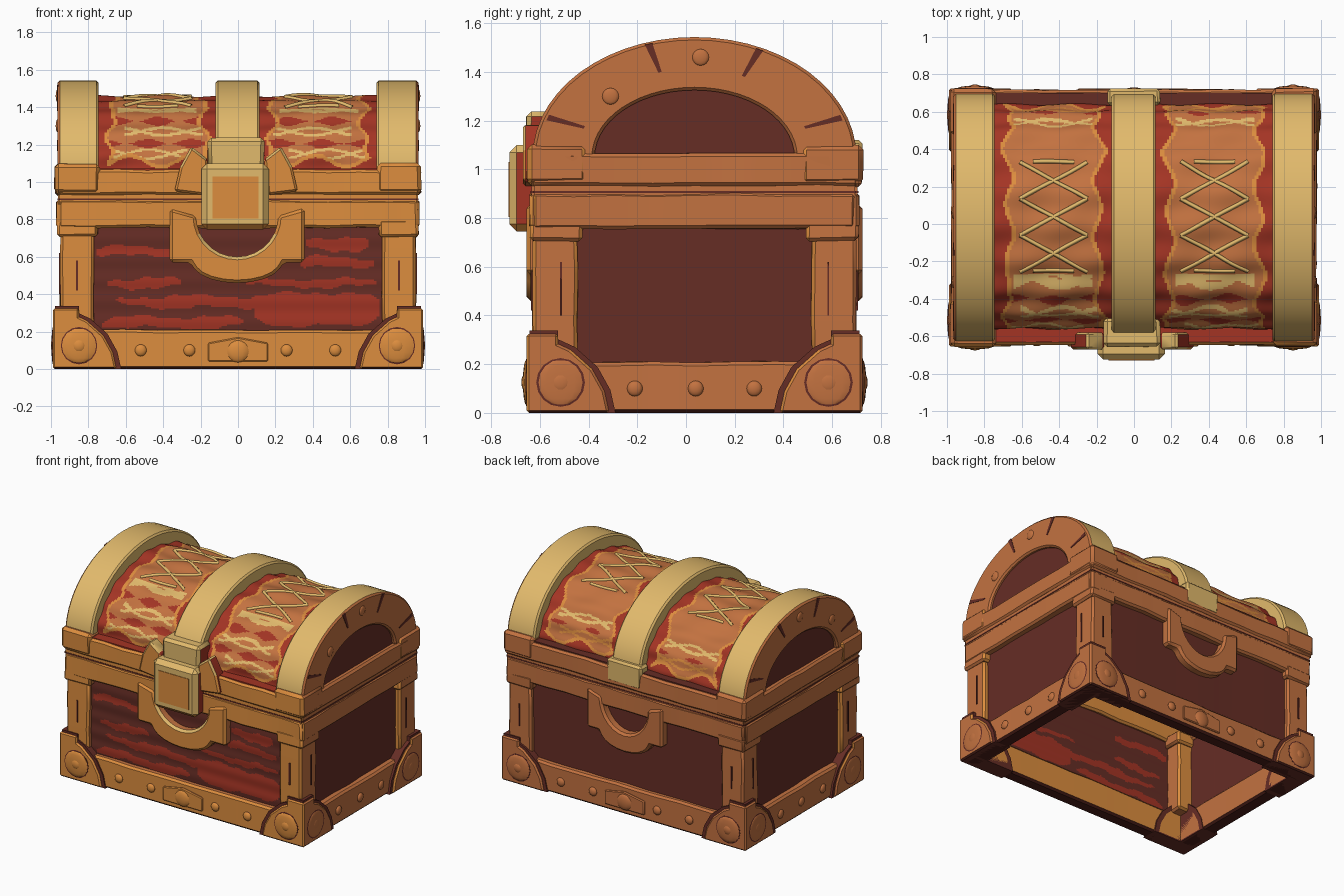
import bpy, bmesh, math, random
from mathutils import Vector, Matrix

random.seed(4)
if "Cube" in bpy.data.objects:
    bpy.data.objects.remove(bpy.data.objects["Cube"])

# Palette
def material(name, rgb):
    lin = [((c / 255 + 0.055) / 1.055) ** 2.4 for c in rgb] + [1]
    m = bpy.data.materials.new(name)
    m.use_nodes = True
    m.diffuse_color = lin
    m.node_tree.nodes["Principled BSDF"].inputs["Base Color"].default_value = lin
    return m

GOLD, ORANGE, COPPER, RED, MAROON, DARK = range(6)
MATS = [material("pale gold", (226, 186, 108)), material("orange wood", (220, 141, 62)),
        material("copper wood", (195, 114, 64)), material("red cloth", (164, 52, 36)),
        material("maroon wood", (102, 45, 37)), material("dark underside", (74, 30, 24))]
CY = 0.035          # middle of the body in depth
ARCH = 1.05         # height where the lid arch springs

def trim(c, n):
    """Front timber orange on both faces, the underside dark, all else copper."""
    if n.z < -0.6 and c.z < 0.02:
        return DARK
    return ORANGE if n.y < -0.4 or (n.y > 0.4 and c.y < -0.4) else COPPER

def finish(bm, name, rule, recalc=True):
    if recalc:
        bmesh.ops.recalc_face_normals(bm, faces=bm.faces)
    bm.normal_update()
    for f in bm.faces:
        f.material_index = rule if isinstance(rule, int) else rule(f.calc_center_median(), f.normal)
        f.smooth = True
    me = bpy.data.meshes.new(name)
    bm.to_mesh(me)
    bm.free()
    for m in MATS:
        me.materials.append(m)
    me.set_sharp_from_angle(angle=math.radians(35))
    ob = bpy.data.objects.new(name, me)
    bpy.context.collection.objects.link(ob)
    return ob

def soften(bm, width):
    edges = [e for e in bm.edges if e.is_manifold and e.calc_face_angle(0) > 0.6]
    bmesh.ops.bevel(bm, geom=edges, offset=width, segments=1, affect='EDGES')

def box(name, x, y, z, rule, bevel=0.014, wear=0.004):
    """Box from three ranges, with a hand-hewn wobble along its length."""
    lo, size = Vector((x[0], y[0], z[0])), Vector((x[1] - x[0], y[1] - y[0], z[1] - z[0]))
    bm = bmesh.new()
    bmesh.ops.create_cube(bm, size=1, matrix=Matrix.Translation(lo + size / 2) @ Matrix.Diagonal((*size, 1)))
    axis = max(range(3), key=lambda i: size[i])
    if wear:
        cuts = int(size[axis] / 0.16)
        for k in range(1, cuts):
            co, no = lo.copy(), Vector((0, 0, 0))
            co[axis] += size[axis] * k / cuts
            no[axis] = 1
            bmesh.ops.bisect_plane(bm, geom=bm.verts[:] + bm.edges[:] + bm.faces[:], plane_co=co, plane_no=no)
        for v in bm.verts:
            if v.co.z > 0.01:
                v.co += Vector([random.uniform(-wear, wear) for _ in range(3)])
    if bevel:
        soften(bm, bevel)
    return finish(bm, name, rule)

def prism(name, pts, axis, lo, hi, rule, bevel=0.0):
    """Extrude an outline: (y, z) points along x, or (x, z) points along y."""
    place = (lambda p, d: (d, p[0], p[1])) if axis == 'x' else (lambda p, d: (p[0], d, p[1]))
    bm = bmesh.new()
    a, b = [[bm.verts.new(place(p, d)) for p in pts] for d in (lo, hi)]
    bm.faces.new(a)
    bm.faces.new(b[::-1])
    for i in range(len(pts)):
        j = (i + 1) % len(pts)
        bm.faces.new((a[i], b[i], b[j], a[j]))
    bmesh.ops.recalc_face_normals(bm, faces=bm.faces)
    if bevel:
        soften(bm, bevel)
    return finish(bm, name, rule)

def dome(name, loc, axis, r, depth, rule):
    """Flattened rivet head facing along x or y."""
    scale = (depth, r, r) if axis == 'x' else (r, depth, r)
    bm = bmesh.new()
    bmesh.ops.create_uvsphere(bm, u_segments=14, v_segments=8, radius=1,
                              matrix=Matrix.Translation(loc) @ Matrix.Diagonal((*scale, 1)))
    return finish(bm, name, rule)

def arc(a, b, start, end, n, cx=CY, cz=ARCH):
    ts = [start + (end - start) * i / n for i in range(n + 1)]
    return [(cx + a * math.cos(t), cz + b * math.sin(t)) for t in ts]

def ring(name, hx, hy, z, t, rule, **kw):
    for s, side in ((-1, "front"), (1, "back")):
        box(f"{side}_{name}", (-hx, hx), sorted((CY + s * hy, CY + s * (hy - t))), z, rule, **kw)
    for s, side in ((1, "left"), (-1, "right")):
        box(f"{side}_{name}", sorted((s * (hx + 0.008), s * (hx - t))), (CY - hy + 0.012, CY + hy - 0.012), z, rule, **kw)

# Frame rails
ring("base_rail", 0.955, 0.67, (0, 0.21), 0.1, trim)
ring("upper_rail", 0.962, 0.675, (0.755, 0.905), 0.1, trim)
ring("seam", 0.955, 0.67, (0.88, 0.96), 0.09, trim, wear=0, bevel=0)
ring("seam_line", 0.958, 0.673, (0.903, 0.911), 0.09, MAROON, wear=0, bevel=0)
ring("lid_rail", 0.968, 0.683, (0.93, 1.065), 0.13, trim)
for s, colour in ((-1, RED), (1, MAROON)):
    box("lid_deck", (-0.76, 0.76), sorted((CY + s * 0.55, CY + s * 0.665)), (1.06, 1.072), colour, bevel=0, wear=0)

# Corner posts, lid caps and corner guards
GUARD = [(0, 0), (0.34, 0), (0.32, 0.09), (0.27, 0.18), (0.18, 0.26), (0.06, 0.315), (0, 0.325)]
for sx in (-1, 1):
    for sy in (-1, 1):
        X = lambda a, b: sorted((sx * a, sx * b))
        Y = lambda a, b: sorted((CY + sy * a, CY + sy * b))
        box("corner_post", X(0.77, 0.95), Y(0.48, 0.665), (0.2, 0.76), trim)
        box("post_flare", X(0.75, 0.965), Y(0.46, 0.675), (0.705, 0.8), trim)
        box("lid_cap", X(0.74, 0.98), Y(0.44, 0.69), (0.94, 1.1), trim, bevel=0.02)
        box("post_slit", X(0.855, 0.865), Y(0.66, 0.671), (0.42, 0.58), MAROON, bevel=0, wear=0)
        box("post_side_slit", X(0.94, 0.957), Y(0.545, 0.553), (0.4, 0.62), MAROON, bevel=0, wear=0)
        for grow, d, rule, tag in ((1.04, 0, MAROON, "guard_outline"), (1, 0.012, trim, "corner_guard")):
            front = [(sx * (0.978 + d - u * grow), z * grow) for u, z in GUARD]
            side = [(CY + sy * (0.678 + d - u * grow), z * grow) for u, z in GUARD]
            prism(tag, front, 'y', *Y(0.56, 0.678 + d), rule, 0.01 if d else 0)
            prism(tag, side, 'x', *X(0.85, 0.978 + d), rule, 0.01 if d else 0)
        for r, depth, rule in ((0.1, 0.006, MAROON), (0.094, 0.015, trim), (0.04, 0.021, trim)):
            dome("guard_boss", (sx * 0.85, CY + sy * 0.69, 0.125), 'y', r, depth, rule)
            dome("guard_boss", (sx * 0.99, CY + sy * 0.55, 0.125), 'x', r, depth * 0.5, rule)

# Side and back panels
for sx in (-1, 1):
    box("side_panel", sorted((sx * 0.88, sx * 0.915)), (CY - 0.56, CY + 0.56), (0.15, 0.8), MAROON)
    prism("lid_end_panel", arc(0.47, 0.33, 0, math.pi, 20), 'x', *sorted((sx * 0.88, sx * 0.94)), MAROON)
box("back_panel", (-0.85, 0.85), (CY + 0.595, CY + 0.63), (0.15, 0.8), MAROON)

# Front panel with worn red streaks: x, z, half width, half height
STREAKS = [(0.42, 0.32, 0.34, 0.09), (-0.05, 0.36, 0.6, 0.03), (-0.35, 0.25, 0.38, 0.03), (0.53, 0.67, 0.17, 0.035),
           (0.53, 0.57, 0.2, 0.03), (-0.53, 0.63, 0.23, 0.025), (-0.5, 0.46, 0.2, 0.025), (0.4, 0.46, 0.35, 0.02)]

def streaked(c, n):
    wave = 0.01 * math.sin(c.x * 13 + c.z * 20) + 0.005 * math.sin(c.x * 41)
    hit = any(abs((c.x - x) / w) ** 3 + abs((c.z + wave - z) / h) ** 3 < 1 for x, z, w, h in STREAKS)
    return RED if hit else MAROON

def sheet(name, point, nx, ny, rule, thick, flip=False):
    """Grid of faces over a surface function, thickened."""
    bm = bmesh.new()
    g = [[bm.verts.new(point(i / nx, j / ny)) for j in range(ny + 1)] for i in range(nx + 1)]
    for i in range(nx):
        for j in range(ny):
            q = [g[i][j], g[i + 1][j], g[i + 1][j + 1], g[i][j + 1]]
            bm.faces.new(q[::-1] if flip else q)
    ob = finish(bm, name, rule, recalc=False)
    mod = ob.modifiers.new("thickness", 'SOLIDIFY')
    mod.thickness, mod.offset = thick, -1

sheet("front_panel", lambda u, v: (-0.8 + 1.6 * u, CY - 0.63 + 0.002 * math.sin(v * 34), 0.17 + 0.6 * v),
      110, 70, streaked, 0.03)

# Lid barrel covered in worn cloth
def barrel(x, t):
    lump = 0.006 * math.sin(t * 20) + 0.005 * math.sin(x * 17 + t * 9)
    return (x, CY + (0.6 + lump) * math.cos(t), ARCH + (0.405 + lump) * math.sin(t))

def lens(x, c, z, size):
    """True on the outline of a row of flat lens shapes."""
    return abs(x) < 0.21 and abs(abs(c.z - z) - abs(size * math.cos(x * 13))) < 0.0075

def cloth(c, n):
    x = abs(c.x) - 0.43
    ragged = 0.07 * math.sin(c.y * 21 + c.x) + 0.04 * math.sin(c.z * 47)
    inside = min((0.82 + ragged) * 0.31 - abs(x), c.z - 1.1 - 0.03 * math.sin(c.x * 19))
    if inside < 0:
        return RED
    if inside < 0.022:
        return ORANGE
    if c.y < -0.27:
        # Rows of gold outlines with red gaps between the planks
        for z, shift, size in ((1.15, 0.05, 0.024), (1.27, -0.03, 0.02), (1.385, 0, 0.009)):
            if lens(x - shift, c, z, size):
                return GOLD
            if abs(c.z - z - 0.055) < 0.012 + 0.012 * math.sin(c.x * 27 + z * 40):
                return RED
    elif c.y > 0.4:
        if lens(x, c, 1.26, 0.018):
            return GOLD
        if abs(c.z - 1.21) < 0.014 * math.sin(c.x * 23):
            return RED
        if lens(x + 0.04, c, 1.165, 0.024):
            return ORANGE
    return COPPER

sheet("lid_barrel", lambda u, v: barrel(-0.76 + 1.52 * u, math.pi * v), 130, 170, cloth, 0.03, flip=True)

# Gold lattice on top of each cloth panel
lattice = bpy.data.curves.new("gold_lattice", 'CURVE')
lattice.dimensions, lattice.bevel_depth, lattice.bevel_resolution = '3D', 0.012, 0
lattice.materials.append(MATS[GOLD])

def strand(x0, y0, x1, y1, n=8):
    sp = lattice.splines.new('POLY')
    sp.points.add(n)
    for i, p in enumerate(sp.points):
        f = i / n
        t = math.acos((y0 + (y1 - y0) * f - CY) / 0.6)
        p.co = (*barrel(x0 + (x1 - x0) * f, t), 1)

for c in (-0.43, 0.43):
    for s in (-1, 1):
        for k in range(3):
            w = s if k % 2 else -s
            strand(c + w * 0.18, 0.33 - 0.195 * k, c - w * 0.18, 0.135 - 0.195 * k)
    for y in (0.33, -0.25):
        strand(c - 0.11, y, c + 0.11, y)
bpy.context.collection.objects.link(bpy.data.objects.new("gold_lattice", lattice))

# Lid bands: gold over the top, copper on the end faces and inside the arch
def band_rule(c, n):
    inner = ((c.y - CY) / 0.665) ** 2 + ((c.z - ARCH) / 0.49) ** 2 < 0.8
    return COPPER if abs(c.x) > 0.8 and (inner or abs(n.x) > 0.6) else GOLD

for name, lo, hi, a, b in (("right_band", -0.965, -0.745, 0.41, 0.275), ("left_band", 0.74, 0.965, 0.41, 0.275),
                           ("middle_band", -0.12, 0.115, 0.57, 0.38)):
    outline = arc(0.665, 0.493, 0, math.pi, 28) + arc(a, b, math.pi, 0, 28)
    prism(name, outline, 'x', lo, hi, band_rule, 0.012)
for sx in (-1, 1):
    box("arch_foot", sorted((sx * 0.88, sx * 0.965)), (CY - 0.44, CY + 0.44), (0.98, 1.06), COPPER)
    for t in (0.34, 1.14, 1.87, 2.8):
        slit = [(CY + k * math.cos(t + e), ARCH + k * 0.76 * math.sin(t + e))
                for k, e in ((0.48, -0.015), (0.64, -0.025), (0.64, 0.025), (0.48, 0.015))]
        prism("arch_slit", slit, 'x', *sorted((sx * 0.96, sx * 0.968)), MAROON)
    for y, z in ((0.06, 1.46), (-0.31, 1.3)):
        dome("arch_rivet", (sx * 0.965, y, z), 'x', 0.034, 0.01, COPPER)

# Rivets on the base rail
for s in (-1, 1):
    for x in (-0.52, -0.26, 0.26, 0.52):
        dome("base_rivet", (x, CY + s * 0.67, 0.1), 'y', 0.032, 0.018, trim)
    prism("base_plate", [(-0.16, 0.04), (0.16, 0.04), (0.16, 0.14), (0, 0.17), (-0.16, 0.14)], 'y',
          *sorted((CY + s * 0.66, CY + s * 0.68)), trim, 0.006)
    dome("base_plate_rivet", (0, CY + s * 0.675, 0.095), 'y', 0.06, 0.02, trim)
    for y in (-0.21, 0.04, 0.28):
        dome("side_rivet", (s * 0.962, y, 0.1), 'x', 0.032, 0.016, COPPER)

# Looped handles on front and back, with a worn gold inner rim at the front
def handle_rule(c, n):
    rim = c.y < 0 and n.y < -0.3 and n.z > 0.3 and c.z < 0.7
    return GOLD if rim else trim(c, n)

for s, k in ((-1, 1), (1, 0.85)):
    loop = [(-0.36, 0.86), (-0.36, 0.57), (-0.25, 0.57)] + arc(0.24, 0.11, 1.1 * math.pi, 1.9 * math.pi, 8, 0, 0.57)
    loop += [(0.25, 0.57), (0.36, 0.57), (0.36, 0.86)] + arc(0.22, 0.22, 0, -math.pi, 14, 0, 0.82)
    prism("loop_handle", [(x * k - 0.005, z) for x, z in loop], 'y',
          *sorted((CY + s * 0.61, CY + s * 0.69)), handle_rule, 0.016)

# Lock with collar and wings, and the rear clasp
def lock_rule(c, n):
    if abs(n.x) > 0.8 or n.z < -0.8:
        return RED
    return ORANGE if n.z < -0.3 else GOLD

def wing_rule(c, n):
    if abs(n.x) > 0.75:
        return RED
    return GOLD if n.z > 0.3 else trim(c, n)

box("lock_collar", (-0.16, 0.14), (-0.655, -0.5), (1.07, 1.235), lock_rule, bevel=0.02)
box("lock_block", (-0.195, 0.165), (-0.725, -0.6), (0.745, 1.1), lock_rule, bevel=0.03, wear=0)
box("lock_inset", (-0.135, 0.11), (-0.729, -0.722), (0.805, 1.03), ORANGE, bevel=0, wear=0)
for s in (-1, 1):
    wing = [(0.17, 0.93), (0.33, 0.95), (0.3, 1.08), (0.24, 1.19), (0.15, 1.12)]
    prism("lock_wing", [(s * x - 0.01, z) for x, z in wing], 'y', -0.67, -0.58, wing_rule, 0.012)
box("rear_clasp", (-0.14, 0.14), (CY + 0.6, CY + 0.69), (0.95, 1.12), GOLD, bevel=0.015)
